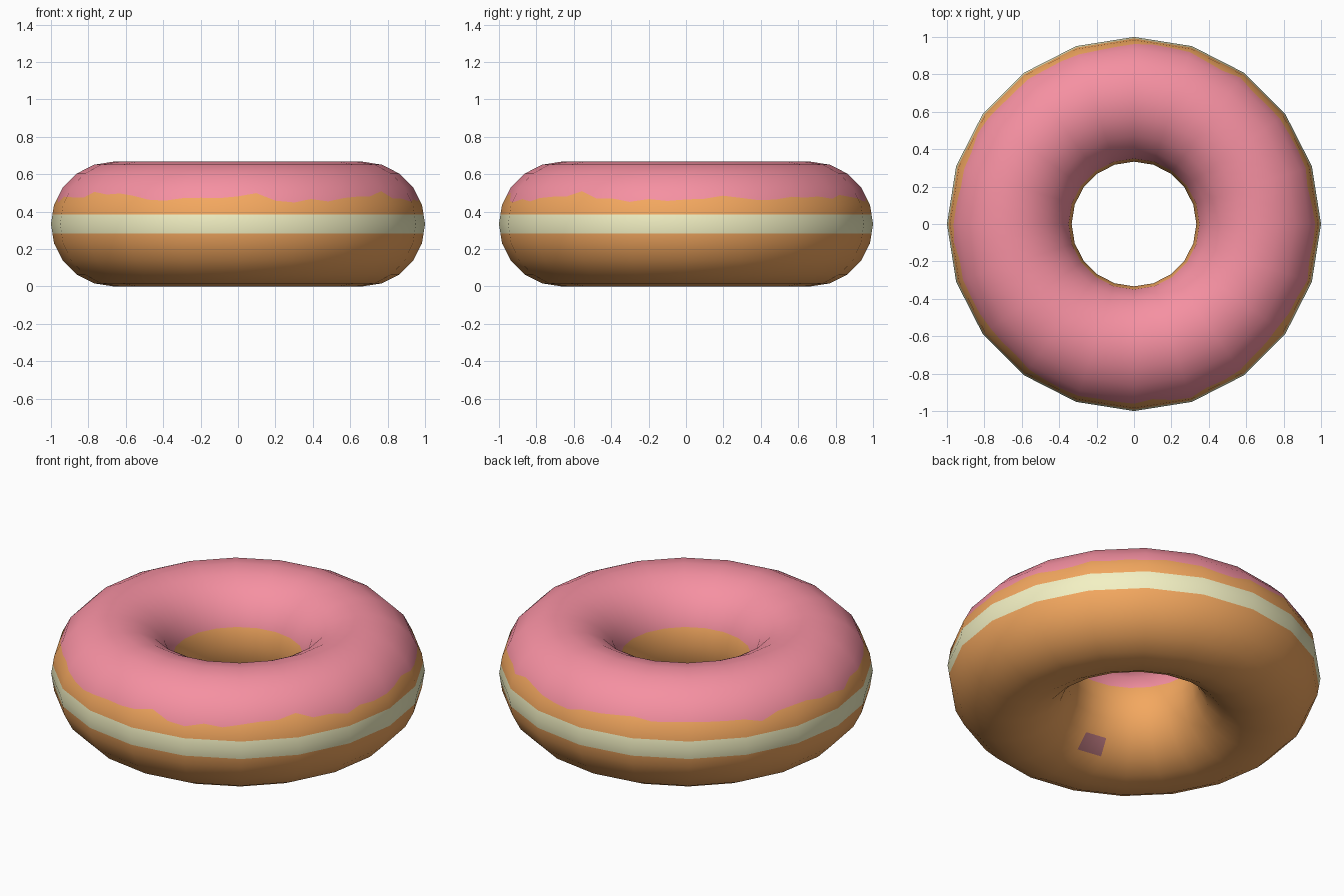
import bpy, math, random
from mathutils import Vector

if "Cube" in bpy.data.objects:
    bpy.data.objects.remove(bpy.data.objects["Cube"])

random.seed(4)
N, SUB = 20, 3               # facets both ways, splits per facet for the wavy edge
R, r = 2 / 3, 1 / 3


def ring(i, j):
    """Corner and normal of the faceted torus."""
    a, t = math.tau * i / N, math.tau * j / N
    n = Vector((math.cos(a) * math.cos(t), math.sin(a) * math.cos(t), math.sin(t)))
    return Vector((R * math.cos(a), R * math.sin(a), r)) + r * n, n


def sample(u, v):
    """Point and smooth normal on a flat facet at fractional (u, v)."""
    i, j = math.floor(u + 1e-6), math.floor(v + 1e-6)
    fu, fv = u - i, v - j
    out = []
    for k in (0, 1):
        lo = ring(i, j)[k].lerp(ring(i + 1, j)[k], fu)
        hi = ring(i, j + 1)[k].lerp(ring(i + 1, j + 1)[k], fu)
        out.append(lo.lerp(hi, fv))
    return out[0], out[1].normalized()


def material(name, rgb):
    m = bpy.data.materials.new(name)
    m.diffuse_color = (*rgb, 1)
    m.use_nodes = True
    m.node_tree.nodes["Principled BSDF"].inputs["Base Color"].default_value = m.diffuse_color
    return m


# Rows around the tube; None marks the wavy icing edge
rows = [-0.5, 0, 0.5, 1, None] + list(range(2, 19)) + [19]
cols = N * SUB
wave = [1.42 + 0.15 * math.sin(c * math.tau * 7 / cols) + random.uniform(-0.22, 0.22)
        for c in range(cols)]
verts, normals = [], []
for c in range(cols):
    for v in rows:
        p, n = sample(c / SUB, wave[c] if v is None else v)
        verts.append(p)
        normals.append(n)

# Faces with colour: 0 dough, 1 cream, 2 icing, 3 small icing spot
M = len(rows)
faces, colours = [], []
for c in range(cols):
    d = (c + 1) % cols
    for k in range(M):
        q = (k + 1) % M
        faces.append((c * M + k, d * M + k, d * M + q, c * M + q))
        v = rows[k]
        if v in (-0.5, 0):
            colours.append(1)
        elif v is None or 2 <= v < 9:
            colours.append(2)
        elif v == 12 and c // SUB == 14:
            colours.append(3)
        else:
            colours.append(0)

mesh = bpy.data.meshes.new("doughnut")
mesh.from_pydata(verts, [], faces)
for name, rgb in (("dough", (0.90, 0.39, 0.115)), ("cream", (0.90, 0.88, 0.55)),
                  ("icing", (0.92, 0.28, 0.36)), ("spot", (0.42, 0.16, 0.18))):
    mesh.materials.append(material(name, rgb))
for f, col in zip(mesh.polygons, colours):
    f.material_index = col
    f.use_smooth = True
mesh.update()
mesh.normals_split_custom_set_from_vertices(normals)
bpy.context.collection.objects.link(bpy.data.objects.new("doughnut", mesh))
